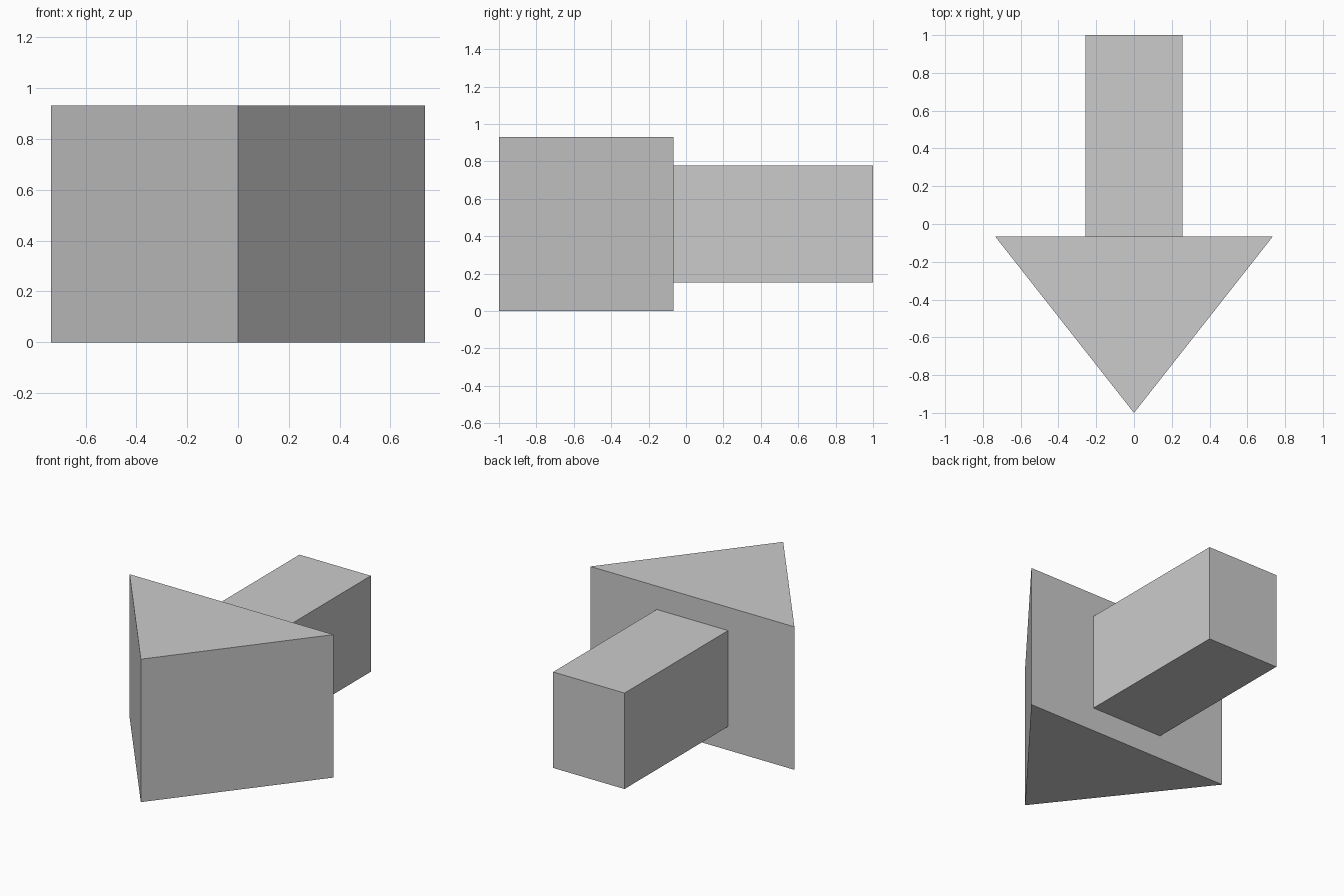
import bpy, bmesh

if "Cube" in bpy.data.objects:
    bpy.data.objects.remove(bpy.data.objects["Cube"])


def extrude_outline(name, outline, z0, z1):
    """Solid prism from a flat xy outline, between two heights."""
    bm = bmesh.new()
    base = bm.faces.new([bm.verts.new((x, y, z0)) for x, y in outline])
    top = bmesh.ops.extrude_face_region(bm, geom=[base], use_keep_orig=True)["geom"]
    verts = [v for v in top if isinstance(v, bmesh.types.BMVert)]
    bmesh.ops.translate(bm, verts=verts, vec=(0, 0, z1 - z0))
    bmesh.ops.recalc_face_normals(bm, faces=bm.faces)
    mesh = bpy.data.meshes.new(name)
    bm.to_mesh(mesh)
    bm.free()
    obj = bpy.data.objects.new(name, mesh)
    bpy.context.collection.objects.link(obj)
    return obj


HEAD_BACK = -0.066

# Triangular head pointing to the front
extrude_outline("arrow_head",
                [(0, -1), (0.735, HEAD_BACK), (-0.735, HEAD_BACK)], 0, 0.931)

# Rectangular shaft running to the back
extrude_outline("arrow_shaft",
                [(-0.257, HEAD_BACK), (0.257, HEAD_BACK), (0.257, 1), (-0.257, 1)],
                0.154, 0.779)
